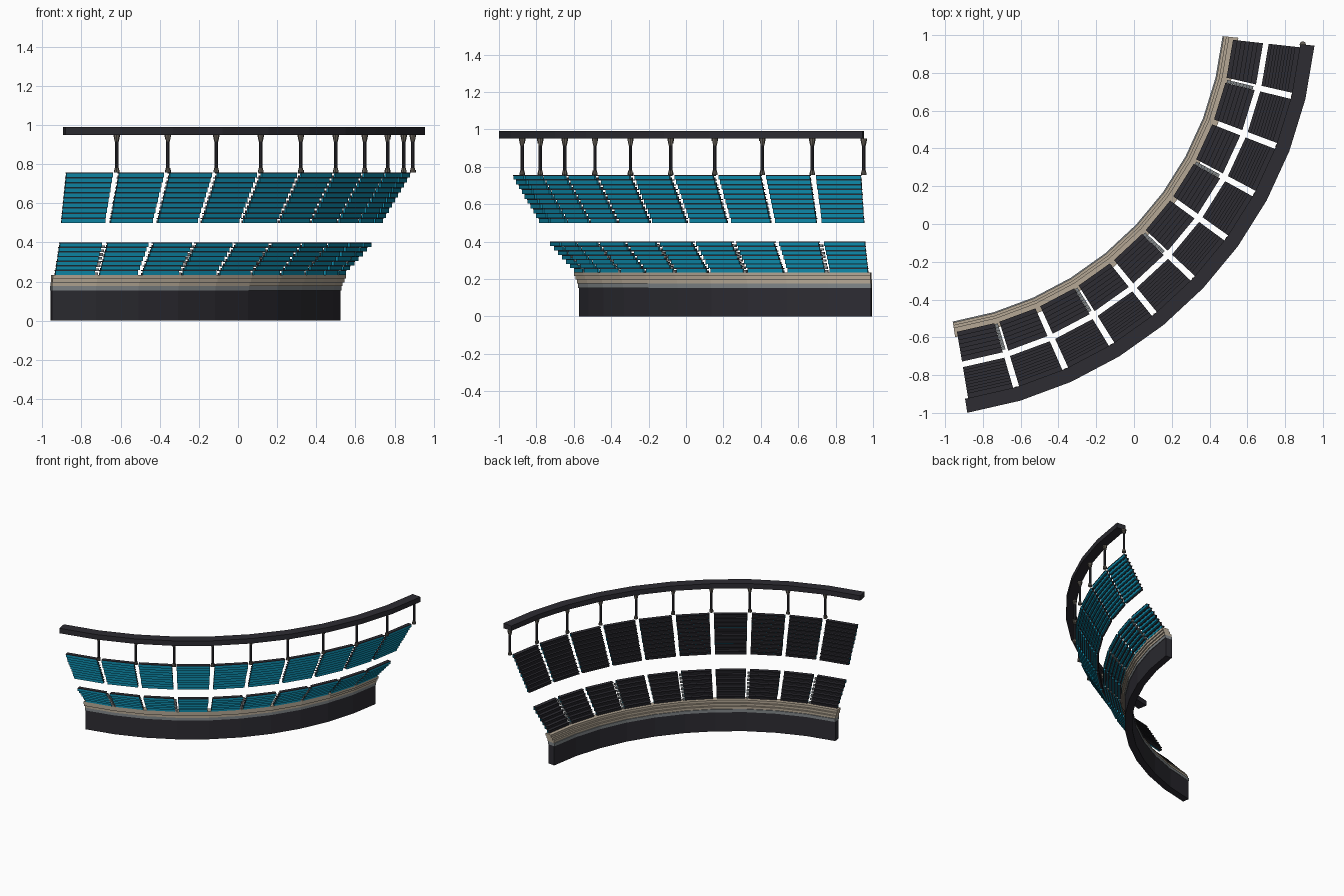
import bpy, bmesh, math

if "Cube" in bpy.data.objects:
    bpy.data.objects.remove(bpy.data.objects["Cube"])

CX, CY = -1.23, 1.17            # centre of the curved plan
START, STEP, BAYS = -80.9, 7.5, 10


def material(name, rgb):
    m = bpy.data.materials.new(name)
    m.diffuse_color = (*rgb, 1)
    m.use_nodes = True
    m.node_tree.nodes["Principled BSDF"].inputs["Base Color"].default_value = m.diffuse_color
    return m


DARK = material("charcoal", (0.026, 0.025, 0.032))
TEAL = material("teal", (0.004, 0.25, 0.40))
TAN = material("sandstone", (0.46, 0.39, 0.30))
GREY = material("grey", (0.22, 0.24, 0.25))
BRONZE = material("dull_bronze", (0.13, 0.115, 0.095))


def polar(r, deg, z):
    a = math.radians(deg)
    return (CX + r * math.cos(a), CY + r * math.sin(a), z)


def arc_box(bm, r0, r1, z0, z1, angles):
    """Faceted curved bar with rectangular section."""
    rings = [[bm.verts.new(polar(r, a, z)) for r, z in
              ((r0, z0), (r1, z0), (r1, z1), (r0, z1))] for a in angles]
    for p, q in zip(rings, rings[1:]):
        for i in range(4):
            j = (i + 1) % 4
            bm.faces.new((p[i], p[j], q[j], q[i]))
    bm.faces.new(rings[0])
    bm.faces.new(rings[-1][::-1])


def cylinder(bm, r, deg, rad, z0, z1, sides=8):
    x, y, _ = polar(r, deg, 0)
    lo, hi = [[bm.verts.new((x + rad * math.cos(k * math.tau / sides),
                             y + rad * math.sin(k * math.tau / sides), z))
               for k in range(sides)] for z in (z0, z1)]
    for i in range(sides):
        j = (i + 1) % sides
        bm.faces.new((lo[i], lo[j], hi[j], hi[i]))
    bm.faces.new(lo[::-1])
    bm.faces.new(hi)


def finish(bm, name, mat):
    bmesh.ops.recalc_face_normals(bm, faces=bm.faces)
    me = bpy.data.meshes.new(name)
    bm.to_mesh(me)
    bm.free()
    me.materials.append(mat)
    bpy.context.collection.objects.link(bpy.data.objects.new(name, me))


full = [START + i * STEP for i in range(BAYS + 1)]

# Long curved bars: wall, kerb, coping steps, roof rail
for name, r0, r1, z0, z1, mat in (
        ("base_wall", 1.710, 1.764, 0.0, 0.153, DARK),
        ("grey_kerb", 1.708, 1.769, 0.153, 0.177, GREY),
        ("coping_lower", 1.714, 1.774, 0.177, 0.196, TAN),
        ("coping_middle", 1.727, 1.784, 0.196, 0.215, TAN),
        ("coping_upper", 1.741, 1.792, 0.215, 0.234, TAN),
        ("top_rail", 2.122, 2.197, 0.95, 0.99, DARK)):
    bm = bmesh.new()
    arc_box(bm, r0, r1, z0, z1, full)
    finish(bm, name, mat)

# Stepped tiers: dark treads with teal risers, one block per bay
for tier, rows, z0, z1, ra, rb in (("lower", 7, 0.234, 0.40, 1.795, 1.925),
                                   ("upper", 10, 0.50, 0.757, 1.985, 2.125)):
    treads, risers = bmesh.new(), bmesh.new()
    p = (z1 - z0) / rows
    for b in range(BAYS):
        ang = [full[b] + 0.45, full[b] + 7.05]
        for k in range(rows):
            r = ra + (rb - ra) * k / (rows - 1)
            z = z0 + k * p
            arc_box(treads, r - 0.030, r, z + p * 0.8, z + p, ang)
            arc_box(treads, r - 0.027, r - 0.012, z, z + p * 0.45, ang)
            arc_box(risers, r - 0.012, r - 0.002, z, z + p * 0.8, ang)
    finish(treads, tier + "_treads", DARK)
    finish(risers, tier + "_risers", TEAL)

# Narrow stairs in every other lower aisle
bm = bmesh.new()
for b in range(1, BAYS, 2):
    for k in range(8):
        r, z = 1.785 + k * 0.0175, 0.234 + k * 0.0195
        arc_box(bm, r - 0.014, r + 0.006, z, z + 0.013,
                [full[b] - 0.42, full[b] + 0.1])
finish(bm, "aisle_stairs", GREY)

# Posts holding the rail, with collars at foot and head
shafts, collars = bmesh.new(), bmesh.new()
for a in full[1:]:
    cylinder(shafts, 2.135, a, 0.009, 0.76, 0.945)
    for rad, za, zb in ((0.015, 0.757, 0.770), (0.012, 0.770, 0.780),
                        (0.011, 0.915, 0.925), (0.014, 0.925, 0.938),
                        (0.017, 0.938, 0.952)):
        cylinder(collars, 2.135, a, rad, za, zb)
finish(shafts, "post_shafts", DARK)
finish(collars, "post_collars", BRONZE)
